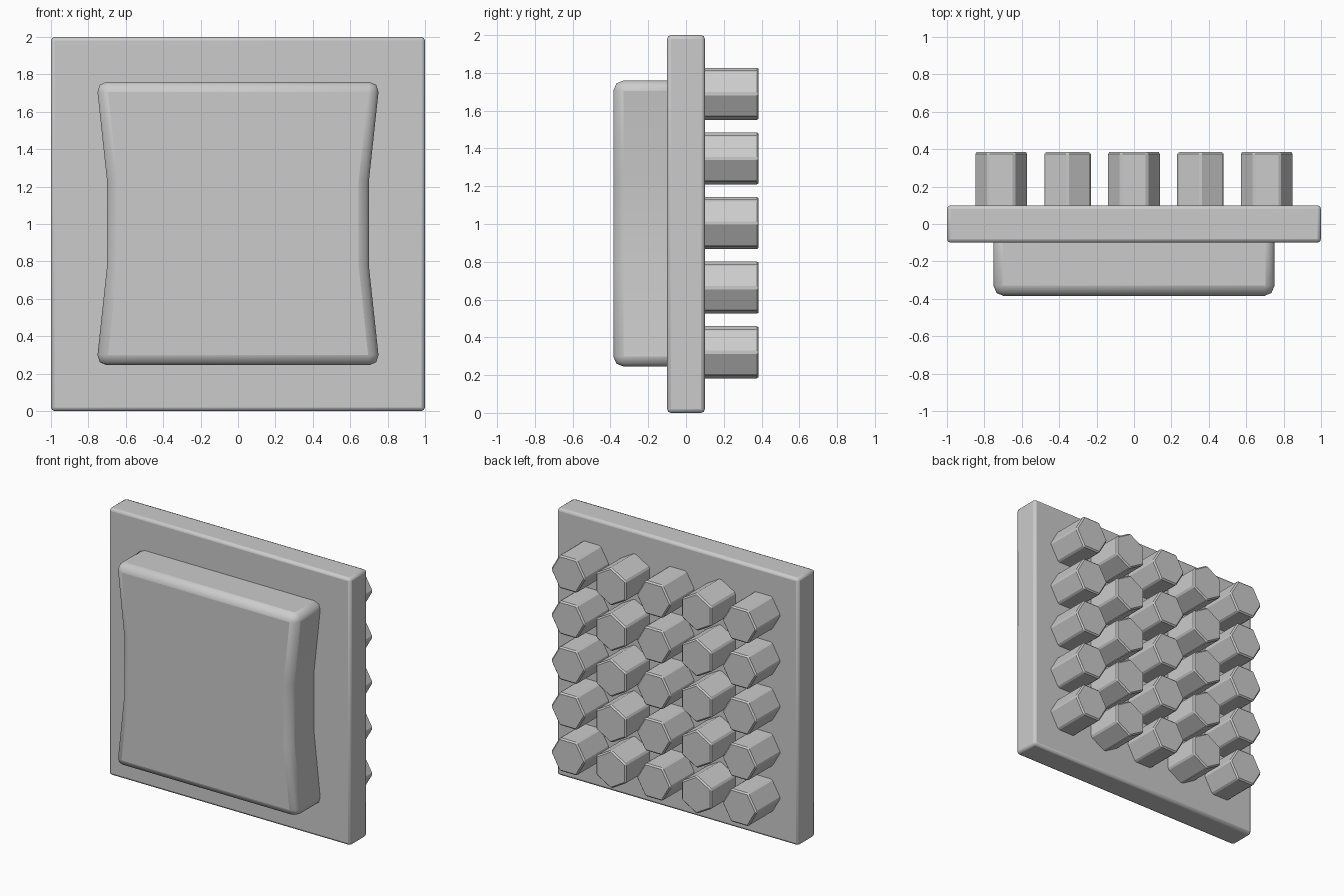
import bpy, bmesh
from math import cos, sin, pi, radians

if "Cube" in bpy.data.objects:
    bpy.data.objects.remove(bpy.data.objects["Cube"])


def prism(name, outline, y0, y1, bevel, segments):
    """Extrude an (x, z) outline from y0 to y1, bevel its sharp edges."""
    bm = bmesh.new()
    face = bm.faces.new([bm.verts.new((x, y0, z)) for x, z in outline])
    ext = bmesh.ops.extrude_face_region(bm, geom=[face])["geom"]
    moved = [v for v in ext if isinstance(v, bmesh.types.BMVert)]
    bmesh.ops.translate(bm, verts=moved, vec=(0, y1 - y0, 0))
    bmesh.ops.recalc_face_normals(bm, faces=bm.faces)
    mesh = bpy.data.meshes.new(name)
    bm.to_mesh(mesh)
    bm.free()
    obj = bpy.data.objects.new(name, mesh)
    bpy.context.collection.objects.link(obj)
    mod = obj.modifiers.new("bevel", "BEVEL")
    mod.width = bevel
    mod.segments = segments
    mod.limit_method = "ANGLE"
    mod.angle_limit = radians(30)
    return obj


def smooth(obj, angle):
    bpy.ops.object.select_all(action="DESELECT")
    obj.select_set(True)
    bpy.context.view_layer.objects.active = obj
    bpy.ops.object.shade_smooth_by_angle(angle=radians(angle))


# Square backing plate
plate = prism("plate", [(-1, 0), (1, 0), (1, 2), (-1, 2)], -0.1, 0.1, 0.02, 2)
smooth(plate, 50)

# Front pad with a pinched waist, rooted inside the plate
right = [(0.757, 0.245), (0.70, 0.775), (0.70, 1.23), (0.757, 1.76)]
pad = prism("front_pad", right + [(-x, z) for x, z in reversed(right)],
            -0.385, 0.0, 0.055, 2)
smooth(pad, 50)

# Hexagonal studs on the back; every other column is turned by 30 degrees
R = 0.143
for col in range(5):
    turn = pi / 6 if col % 2 else 0
    for row in range(5):
        cx = (col - 2) * 0.355
        cz = 1.005 + (row - 2) * 0.342
        hexagon = [(cx + R * cos(turn + k * pi / 3), cz + R * sin(turn + k * pi / 3))
                   for k in range(6)]
        prism(f"stud_{col}_{row}", hexagon, 0.05, 0.385, 0.01, 1)
